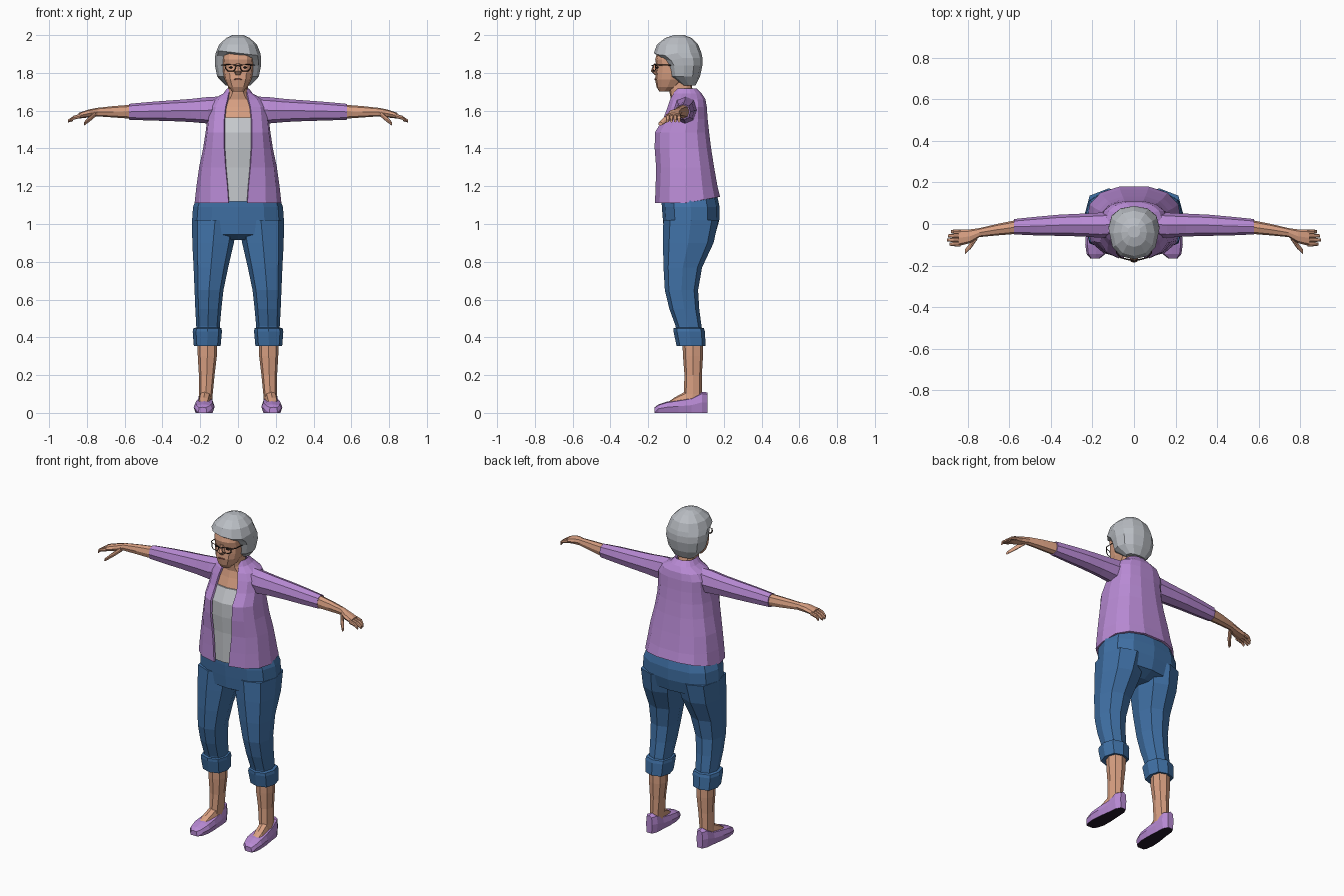
import bpy, bmesh, math


def material(name, r, g, b):
    m = bpy.data.materials.new(name)
    lin = [((c / 255 + 0.055) / 1.055) ** 2.4 for c in (r, g, b)]
    m.diffuse_color = (*lin, 1)
    return m


SKIN = material("skin", 217, 160, 130)
PURPLE = material("purple cloth", 184, 138, 212)
DENIM = material("blue denim", 64, 113, 166)
SHIRT = material("light grey cloth", 196, 199, 203)
HAIR = material("silver hair", 186, 190, 196)
SOLE = material("dark sole", 38, 26, 42)
FRAME = material("dark frame", 52, 40, 36)
LIPS = material("lips", 150, 92, 80)


def power(v, p):
    return math.copysign(abs(v) ** p, v)


def loft(name, axis, rows, mat, n=8, p=0.8, mirror=False, gaps=None):
    """Skin rounded sections (t, a0, a1, b0, b1) along an axis; gaps leave the front open."""
    bm = bmesh.new()
    rings = []
    for k, (t, a0, a1, b0, b1) in enumerate(rows):
        ca, ha, cb, hb = (a0 + a1) / 2, (a1 - a0) / 2, (b0 + b1) / 2, (b1 - b0) / 2
        if gaps:
            s = math.asin((gaps[k] / ha) ** (1 / p))
            angles = [s + (2 * math.pi - 2 * s) * i / (n - 1) for i in range(n)]
        else:
            angles = [2 * math.pi * i / n for i in range(n)]
        ring = []
        for ang in angles:
            a = ca + ha * power(math.sin(ang), p)
            b = cb - hb * power(math.cos(ang), p)
            co = {"z": (a, b, t), "x": (t, a, b), "y": (a, t, b)}[axis]
            ring.append(bm.verts.new(co))
        rings.append(ring)
    for r0, r1 in zip(rings, rings[1:]):
        for i in range(n - 1 if gaps else n):
            j = (i + 1) % n
            bm.faces.new((r0[i], r0[j], r1[j], r1[i]))
    if not gaps:
        bm.faces.new(rings[0])
        bm.faces.new(rings[-1])
    bmesh.ops.recalc_face_normals(bm, faces=bm.faces)
    me = bpy.data.meshes.new(name)
    bm.to_mesh(me)
    bm.free()
    me.materials.append(mat)
    ob = bpy.data.objects.new(name, me)
    bpy.context.collection.objects.link(ob)
    if mirror:
        ob.modifiers.new("Mirror", "MIRROR")
    return ob


def wire(name, pts, closed, mat):
    cu = bpy.data.curves.new(name, "CURVE")
    cu.dimensions = "3D"
    cu.bevel_depth = 0.003
    cu.bevel_resolution = 0
    sp = cu.splines.new("POLY")
    sp.points.add(len(pts) - 1)
    for q, co in zip(sp.points, pts):
        q.co = (*co, 1)
    sp.use_cyclic_u = closed
    cu.materials.append(mat)
    bpy.context.collection.objects.link(bpy.data.objects.new(name, cu))


def sym(rows):
    """Sections centred on x: (z, half width, front y, back y)."""
    return [(z, -w, w, f, b) for z, w, f, b in rows]


# Jacket: open-fronted shell with a hem that rises at the back
jacket = loft("jacket", "z", sym([
    (1.112, .23, -.166, .184), (1.2, .22, -.163, .17), (1.3, .206, -.162, .152),
    (1.4, .185, -.172, .136), (1.485, .172, -.172, .125), (1.555, .163, -.128, .117),
    (1.62, .16, -.102, .112), (1.66, .135, -.088, .105), (1.69, .08, -.078, .085),
    (1.718, .058, -.066, .058)]), PURPLE, 14,
    gaps=[.05, .056, .066, .073, .073, .073, .066, .056, .05, .042])
for v in jacket.data.vertices:
    if v.co.z < 1.15:
        v.co.z += .033 * max(0, v.co.y) / .184
solid = jacket.modifiers.new("Thickness", "SOLIDIFY")
solid.thickness = .012
solid.offset = -1

# Sleeves
loft("sleeve", "x", [
    (.09, -.06, .06, 1.55, 1.675), (.16, -.066, .055, 1.532, 1.672),
    (.25, -.06, .05, 1.54, 1.662), (.36, -.057, .045, 1.545, 1.654),
    (.47, -.055, .035, 1.548, 1.646), (.577, -.05, .024, 1.552, 1.636)],
    PURPLE, 8, .9, True)

# Shirt, then bare chest and neck
loft("shirt", "z", sym([
    (1.118, .2, -.148, .15), (1.2, .2, -.148, .145), (1.3, .188, -.148, .135),
    (1.4, .168, -.157, .12), (1.485, .152, -.157, .11), (1.565, .125, -.118, .1)]), SHIRT, 12)
loft("chest_and_neck", "z", sym([
    (1.5, .12, -.13, .09), (1.57, .118, -.108, .09), (1.62, .105, -.09, .085),
    (1.66, .078, -.08, .07), (1.69, .053, -.086, .04), (1.78, .05, -.095, .02)]), SKIN, 12)

# Forearm with palm, thumb and fingers
loft("forearm_and_palm", "x", [
    (.56, -.047, .02, 1.557, 1.632), (.66, -.055, 0, 1.564, 1.624),
    (.745, -.063, -.02, 1.57, 1.615), (.79, -.092, -.026, 1.564, 1.606),
    (.845, -.106, -.028, 1.558, 1.588)], SKIN, 8, .85, True)
loft("thumb", "x", [
    (.755, -.075, -.04, 1.568, 1.6), (.785, -.118, -.085, 1.542, 1.572),
    (.815, -.147, -.124, 1.521, 1.54)], SKIN, 8, .9, True)
for k, tip in enumerate((.882, .897, .9, .888)):
    y = -.037 - .02 * k
    loft("finger", "x", [
        (.835, y - .011, y + .011, 1.561, 1.584),
        (.87, y - .01, y + .01, 1.552, 1.573),
        (tip, y - .007, y + .007, 1.538, 1.552)], SKIN, 8, .8, True)

# Trousers: pelvis, legs and rolled cuffs
loft("trouser_hips", "z", sym([
    (.915, .1, -.06, .09), (.945, .22, -.115, .155), (1.02, .243, -.122, .176),
    (1.09, .238, -.128, .178), (1.15, .215, -.13, .165)]), DENIM, 12)
loft("trouser_leg", "z", [
    (.4, .097, .22, -.045, .085), (.46, .096, .221, -.055, .082),
    (.55, .088, .226, -.088, .07), (.65, .077, .23, -.112, .064),
    (.77, .052, .235, -.119, .085), (.9, .022, .242, -.122, .146),
    (1.02, .0, .243, -.12, .172)], DENIM, 8, .8, True)
loft("trouser_cuff", "z", [
    (.358, .11, .215, -.03, .085), (.355, .092, .234, -.05, .104),
    (.43, .085, .24, -.066, .1), (.448, .087, .236, -.066, .095),
    (.452, .1, .22, -.05, .08)], DENIM, 8, .75, True)

# Bare shin and instep
loft("shin", "z", [
    (.05, .138, .208, -.02, .085), (.1, .134, .206, -.012, .084),
    (.2, .124, .207, -.008, .084), (.3, .112, .213, -.016, .09),
    (.4, .11, .215, -.02, .09)], SKIN, 8, .85, True)
loft("instep", "y", [
    (-.105, .16, .205, .03, .05), (-.06, .15, .212, .03, .082),
    (.0, .142, .206, .03, .115), (.04, .145, .2, .03, .12)], SKIN, 8, .85, True)

# Slip-on shoes with dark soles
shoe = loft("shoe", "y", [
    (-.166, .165, .21, .006, .03), (-.145, .138, .228, 0, .045),
    (-.1, .124, .235, 0, .06), (-.04, .124, .231, 0, .07),
    (.03, .13, .219, 0, .082), (.085, .134, .212, 0, .112),
    (.114, .152, .194, 0, .108)], PURPLE, 8, .6, True)
shoe.data.materials.append(SOLE)
for v in shoe.data.vertices:
    if v.co.z < .018:
        v.co.z = 0
for f in shoe.data.polygons:
    if f.normal.z < -.8:
        f.material_index = 1

# Head: face, nose, mouth
loft("face", "z", sym([
    (1.702, .03, -.142, -.09), (1.725, .052, -.156, -.04), (1.765, .071, -.164, 0),
    (1.8, .078, -.16, 0), (1.835, .081, -.156, 0), (1.87, .082, -.163, 0),
    (1.92, .078, -.15, 0)]), SKIN, 12)
loft("nose", "z", sym([
    (1.79, .014, -.166, -.14), (1.81, .021, -.187, -.14), (1.85, .01, -.168, -.14)]), SKIN)
loft("mouth", "y", [(-.15, -.026, .026, 1.761, 1.771), (-.167, -.02, .02, 1.763, 1.769)], LIPS)
loft("eye", "y", [(-.146, .024, .05, 1.823, 1.834), (-.158, .026, .048, 1.825, 1.832)],
     FRAME, 8, 1, True)

# Short hair with a swept fringe
hair = loft("hair", "z", sym([
    (1.732, .065, -.02, .05), (1.78, .11, -.095, .074), (1.84, .122, -.11, .087),
    (1.878, .123, -.128, .087), (1.905, .118, -.17, .082), (1.95, .1, -.154, .064),
    (1.985, .062, -.11, .03), (2.0, .03, -.065, -.01)]), HAIR, 12, .9)
for v in hair.data.vertices:
    if 1.86 < v.co.z < 1.92 and v.co.y < -.05:
        v.co.z -= .12 * v.co.x

# Spectacles
for s in (1, -1):
    wire("spectacle_rim", [(s * x, y, z) for x, y, z in (
        (.012, -.174, 1.842), (.064, -.162, 1.845), (.066, -.16, 1.822),
        (.054, -.165, 1.811), (.022, -.173, 1.811), (.012, -.175, 1.822))], True, FRAME)
    wire("spectacle_arm", [(s * .065, -.161, 1.84), (s * .084, -.14, 1.842),
                           (s * .088, -.06, 1.84)], False, FRAME)
wire("spectacle_bridge", [(-.012, -.174, 1.836), (0, -.181, 1.84), (.012, -.174, 1.836)], False, FRAME)
